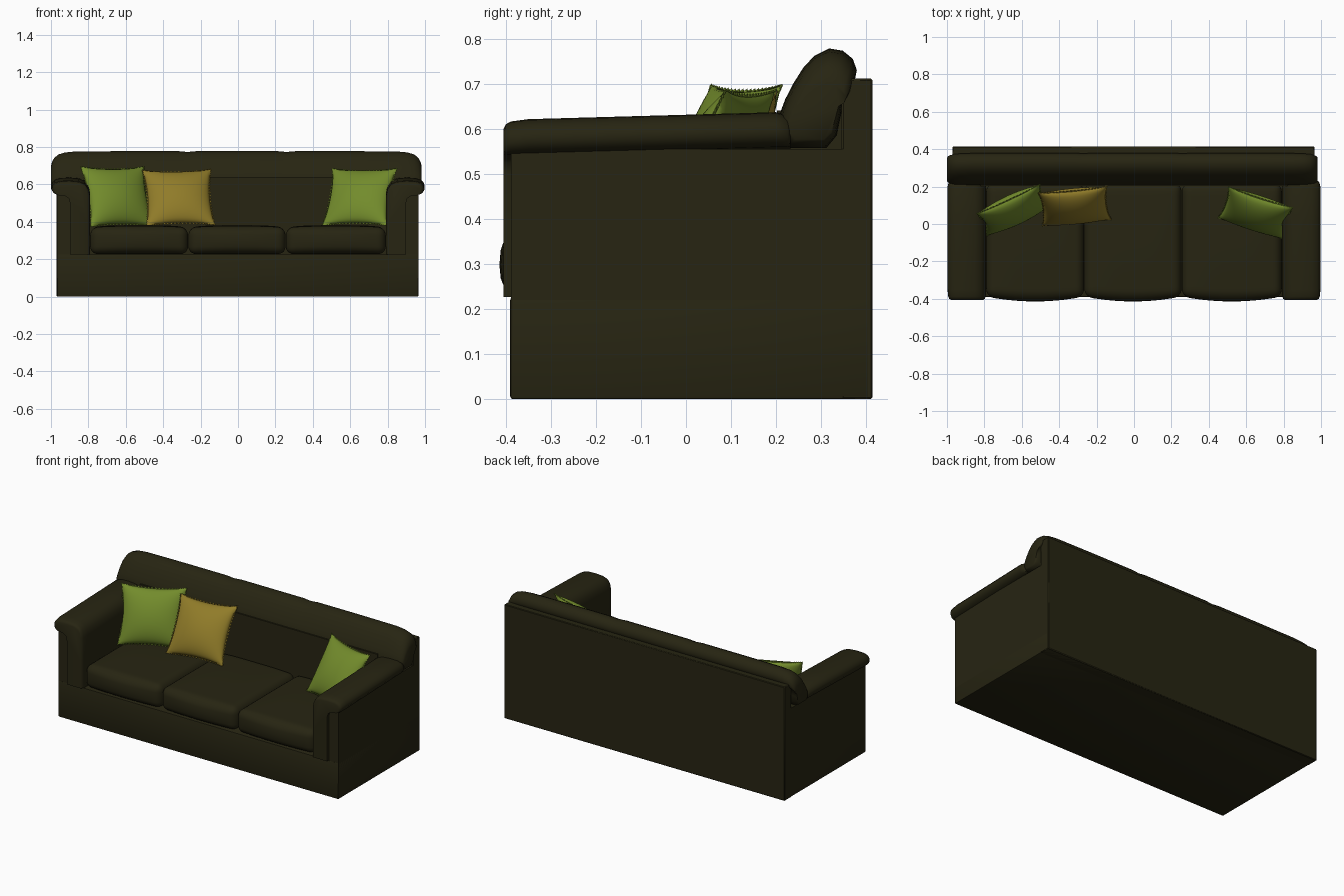
import bpy, bmesh, math
from mathutils import Matrix, Vector

if "Cube" in bpy.data.objects:
    bpy.data.objects.remove(bpy.data.objects["Cube"])


def material(name, rgb):
    m = bpy.data.materials.new(name)
    m.diffuse_color = (*rgb, 1)
    m.use_nodes = True
    m.node_tree.nodes["Principled BSDF"].inputs["Base Color"].default_value = m.diffuse_color
    return m


OLIVE = material("dark olive fabric", (0.020, 0.018, 0.006))
GREEN = material("green fabric", (0.17, 0.26, 0.025))
GOLD = material("gold fabric", (0.28, 0.20, 0.022))


def finish(name, bm, mat, angle=40):
    bmesh.ops.recalc_face_normals(bm, faces=bm.faces)
    me = bpy.data.meshes.new(name)
    bm.to_mesh(me)
    bm.free()
    me.materials.append(mat)
    ob = bpy.data.objects.new(name, me)
    bpy.context.collection.objects.link(ob)
    bpy.ops.object.select_all(action='DESELECT')
    ob.select_set(True)
    bpy.context.view_layer.objects.active = ob
    bpy.ops.object.shade_smooth_by_angle(angle=math.radians(angle))
    return ob


def box_bm(lo, hi, bevel=0.0, segments=3):
    bm = bmesh.new()
    lo, hi = Vector(lo), Vector(hi)
    bmesh.ops.create_cube(bm, size=1, matrix=Matrix.Translation((lo + hi) / 2) @ Matrix.Diagonal((*(hi - lo), 1)))
    if bevel:
        bmesh.ops.bevel(bm, geom=bm.edges[:], offset=bevel, segments=segments, profile=0.5, affect='EDGES')
    return bm


def loft(rings):
    """Closed skin through equal-length rings of points."""
    bm = bmesh.new()
    vs = [[bm.verts.new(p) for p in ring] for ring in rings]
    n = len(vs[0])
    for a, b in zip(vs, vs[1:]):
        for i in range(n):
            bm.faces.new((a[i], a[(i + 1) % n], b[(i + 1) % n], b[i]))
    bm.faces.new(vs[0])
    bm.faces.new(vs[-1])
    return bm


# Frame: plinth, side panels, back panel
finish("base", box_bm((-0.968, -0.39, 0), (0.965, 0.41, 0.226), 0.006, 2), OLIVE)
for side, x0, x1 in (("left", -0.968, -0.88), ("right", 0.88, 0.965)):
    finish(side + "_side_panel", box_bm((x0, -0.388, 0.1), (x1, 0.41, 0.555)), OLIVE)
finish("back_panel", box_bm((-0.97, 0.345, 0.0), (0.965, 0.414, 0.711), 0.004, 1), OLIVE)
finish("inner_back", box_bm((-0.82, 0.202, 0.2), (0.82, 0.36, 0.64)), OLIVE)

# Padded arms: hooked cross-section lofted front to back, rounded at the front
ARM = [(0.79, 0.226), (0.79, 0.40), (0.79, 0.54), (0.798, 0.575), (0.818, 0.602), (0.85, 0.616),
       (0.90, 0.620), (0.95, 0.618), (0.98, 0.608), (0.995, 0.590), (0.997, 0.570), (0.985, 0.552),
       (0.96, 0.543), (0.925, 0.540), (0.905, 0.525), (0.898, 0.50), (0.898, 0.40), (0.898, 0.226)]


def arm(name, s):
    rings = []
    for y, inset in ((-0.405, 0.02), (-0.400, 0.010), (-0.388, 0.004), (-0.35, 0), (0.0, 0), (0.20, 0), (0.225, 0.008), (0.232, 0.02)):
        ring = []
        for x, z in ARM:
            cx = min(max(x, 0.82), 0.96)
            zz = z
            if z > 0.5:
                zz = z - inset * max(0, (z - 0.54) / 0.08) + 0.028 * (y + 0.39)
            ring.append((s * (x + (cx - x) * inset / 0.04), y, zz))
        rings.append(ring)
    finish(name, loft(rings), OLIVE, 50)


arm("left_arm", -1)
arm("right_arm", 1)

# Back bolster: rolled profile lofted across the width, shrinking at the ends
ROLL = [(0.225, 0.557), (0.207, 0.585), (0.207, 0.63), (0.220, 0.665), (0.238, 0.70), (0.260, 0.735),
        (0.285, 0.762), (0.318, 0.778), (0.348, 0.773), (0.370, 0.755), (0.379, 0.730), (0.374, 0.705),
        (0.356, 0.69), (0.346, 0.64), (0.335, 0.585), (0.312, 0.557)]
ends = [(0, 0.55), (0.006, 0.68), (0.018, 0.80), (0.04, 0.90), (0.075, 0.96), (0.13, 0.99)]
stations = [(-1.0 + d, s) for d, s in ends]
for x in (-0.6, -0.32, -0.27, -0.22, 0, 0.21, 0.26, 0.31, 0.6):
    stations.append((x, 0.975 if x in (-0.27, 0.26) else 1.0))
stations += [(0.982 - d, s) for d, s in reversed(ends)]
finish("back_bolster", loft([[(x, 0.29 + (y - 0.29) * (0.4 + 0.6 * s), 0.6 + (z - 0.6) * s) for y, z in ROLL]
                             for x, s in stations]), OLIVE, 60)

# Three seat cushions with bulging front and top
for name, x0, x1 in (("left", -0.79, -0.267), ("middle", -0.265, 0.254), ("right", 0.256, 0.79)):
    bm = box_bm((x0, -0.388, 0.228), (x1, 0.215, 0.368), 0.04, 5)
    cuts = [((x0 + (x1 - x0) * i / 10, 0, 0), (1, 0, 0)) for i in range(1, 10)]
    cuts += [((0, -0.39 + 0.06 * i, 0), (0, 1, 0)) for i in range(1, 10)]
    cuts += [((0, 0, 0.298), (0, 0, 1))]
    for co, no in cuts:
        bmesh.ops.bisect_plane(bm, geom=bm.verts[:] + bm.edges[:] + bm.faces[:], plane_co=co, plane_no=no)
    for v in bm.verts:
        u = (2 * v.co.x - x0 - x1) / (x1 - x0)
        w = (v.co.y + 0.0865) / 0.3015
        h = (v.co.z - 0.298) / 0.07
        if v.co.y < -0.3:
            v.co.y -= 0.026 * (1 - u * u) * (1 - 0.6 * h * h)
        if h > 0:
            v.co.z += 0.014 * h * (1 - u ** 4) * (1 - 0.5 * w * w)
    finish(name + "_seat_cushion", bm, OLIVE, 60)


# Throw pillows: pinched square, puffed both sides, frayed rim
def pillow(name, mat, centre, yaw, tilt, roll, width, height, puff=0.065, n=24):
    bm = bmesh.new()
    M = (Matrix.Translation(centre) @ Matrix.Rotation(math.radians(yaw), 4, 'Z')
         @ Matrix.Rotation(math.radians(-tilt), 4, 'X') @ Matrix.Rotation(math.radians(roll), 4, 'Y'))

    def point(i, j, s):
        u, v = math.sin(math.pi * (i / n - 0.5)), math.sin(math.pi * (j / n - 0.5))
        u, v = (u + 2 * i / n - 1) / 2, (v + 2 * j / n - 1) / 2
        d = puff * ((1 - u * u) * (1 - v * v)) ** 0.55
        return M @ Vector((u * width / 2 * (1 - 0.09 * (1 - v * v)), s * d,
                           v * height / 2 * (1 - 0.09 * (1 - u * u))))
    for s in (-1, 1):
        g = [[bm.verts.new(point(i, j, s)) for j in range(n + 1)] for i in range(n + 1)]
        for i in range(n):
            for j in range(n):
                bm.faces.new((g[i][j], g[i + 1][j], g[i + 1][j + 1], g[i][j + 1]))
    bmesh.ops.remove_doubles(bm, verts=bm.verts, dist=0.0002)
    finish(name, bm, mat, 70)
    # fringe of small tufts around the rim
    fr = bmesh.new()
    rim = ([(i, 0) for i in range(n)] + [(n, j) for j in range(n)]
           + [(n - i, n) for i in range(n)] + [(0, n - j) for j in range(n)])
    for k, (i, j) in enumerate(rim):
        a, b = point(i, j, 1), point(*rim[(k + 1) % len(rim)], 1)
        tip = (a + b) / 2
        tip += (tip - Vector(centre)).normalized() * 0.009
        off = M.to_3x3() @ Vector((0, 0.003, 0))
        q = [fr.verts.new(p) for p in (a - off, b - off, a + off, b + off, tip)]
        for f in ((0, 1, 4), (3, 2, 4), (2, 0, 4), (1, 3, 4), (0, 2, 3, 1)):
            fr.faces.new([q[t] for t in f])
    finish(name + "_fringe", fr, mat, 20)


pillow("left_green_pillow", GREEN, (-0.645, 0.075, 0.535), 25, 22, 0, 0.37, 0.345)
pillow("gold_pillow", GOLD, (-0.317, 0.095, 0.53), 5, 31, -1, 0.365, 0.345)
pillow("right_green_pillow", GREEN, (0.65, 0.06, 0.533), -18, 30, 0, 0.36, 0.35)
